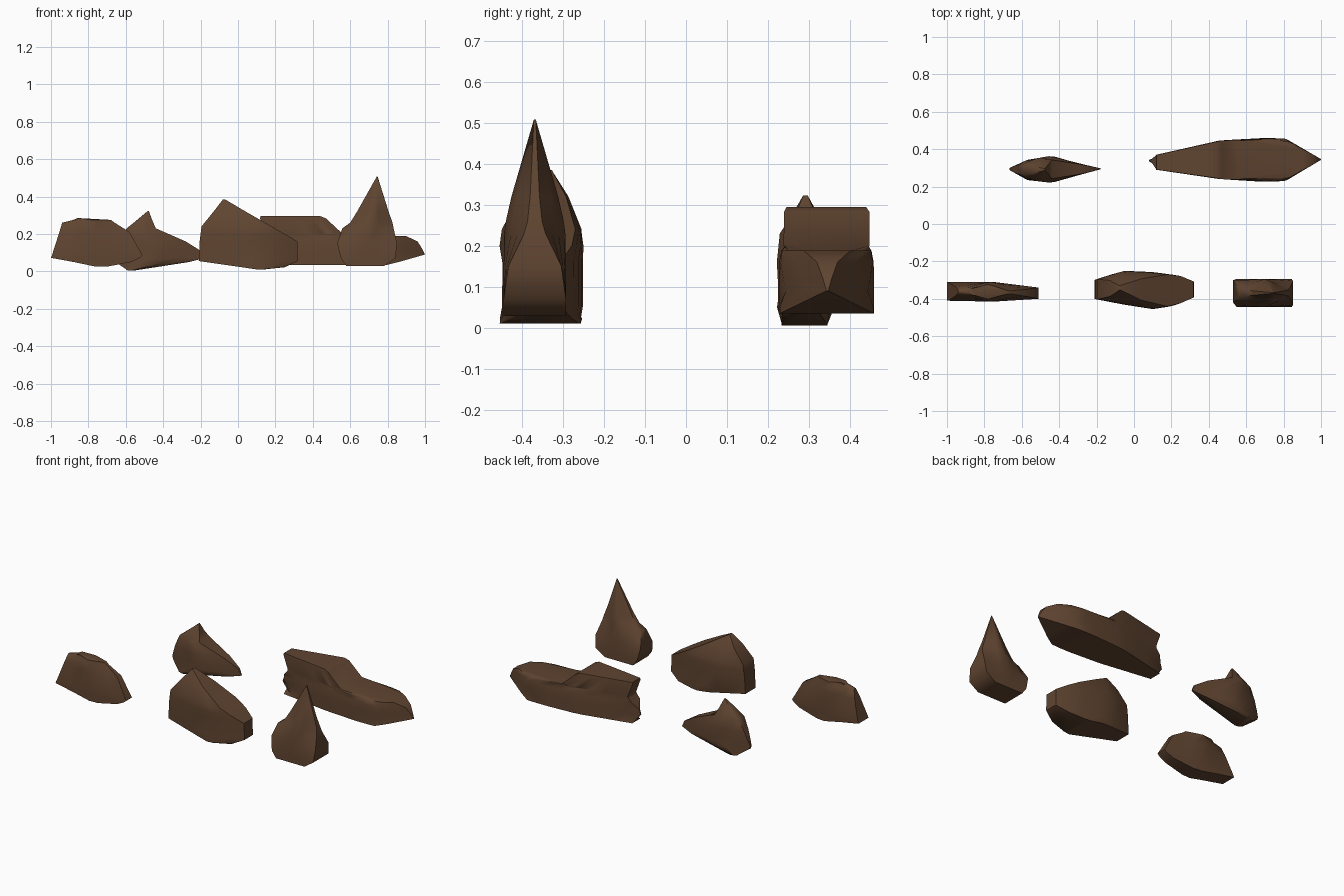
import bpy, bmesh, math

if "Cube" in bpy.data.objects:
    bpy.data.objects.remove(bpy.data.objects["Cube"])

brown = bpy.data.materials.new("dark brown")
brown.diffuse_color = (0.115, 0.058, 0.030, 1)
brown.use_nodes = True
brown.node_tree.nodes["Principled BSDF"].inputs["Base Color"].default_value = brown.diffuse_color


def lerp_table(table, x):
    """Interpolate rows (x, y_front, y_back) to the two y limits at x."""
    if x <= table[0][0]:
        return table[0][1:]
    for a, b in zip(table, table[1:]):
        if x <= b[0]:
            t = (x - a[0]) / (b[0] - a[0])
            return [a[i] + (b[i] - a[i]) * t for i in (1, 2)]
    return table[-1][1:]


def chunk(name, plan, layers, stations=7, sharp=55):
    """Stack outlines: plan gives y limits along x,
    layers are (z, x_start, x_end, width_scale, end_pinch)."""
    bm = bmesh.new()
    rings = []
    for z, x0, x1, s, pinch in layers:
        front, back = [], []
        for i in range(stations):
            t = i / (stations - 1)
            x = x0 + (x1 - x0) * t
            ya, yb = lerp_table(plan, x)
            mid = (ya + yb) / 2
            half = (yb - ya) / 2 * s * (1 - pinch * abs(2 * t - 1))
            front.append((x, mid - half, z))
            back.append((x, mid + half, z))
        rings.append([bm.verts.new(c) for c in front + back[::-1]])
    for lo, hi in zip(rings, rings[1:]):
        n = len(lo)
        for i in range(n):
            j = (i + 1) % n
            bm.faces.new((lo[i], lo[j], hi[j], hi[i]))
    # caps as strips between front and back rows
    for ring, flip in ((rings[0], True), (rings[-1], False)):
        n = len(ring)
        for i in range(stations - 1):
            q = (ring[i], ring[i + 1], ring[n - 2 - i], ring[n - 1 - i])
            bm.faces.new(q[::-1] if flip else q)
    bmesh.ops.remove_doubles(bm, verts=bm.verts, dist=0.0015)
    bmesh.ops.recalc_face_normals(bm, faces=bm.faces)
    for f in bm.faces:
        f.smooth = True
    for e in bm.edges:
        e.smooth = len(e.link_faces) == 2 and e.calc_face_angle(0) < math.radians(sharp)
    me = bpy.data.meshes.new(name)
    bm.to_mesh(me)
    bm.free()
    me.materials.append(brown)
    ob = bpy.data.objects.new(name, me)
    bpy.context.collection.objects.link(ob)
    return ob


# flat slanted chunk, front left
chunk("left_chunk",
      [(-1, -.41, -.31), (-.75, -.415, -.31), (-.51, -.40, -.34)],
      [(.025, -.76, -.70, 1, 0), (.05, -.88, -.57, 1, 0), (.072, -1, -.525, 1, 0),
       (.085, -.995, -.51, 1, 0), (.21, -.955, -.58, 1, .5), (.26, -.94, -.66, .9, .8),
       (.275, -.88, -.68, .75, .7), (.284, -.86, -.84, .4, 0)])

# ridged chunk, front middle
chunk("middle_chunk",
      [(-.215, -.40, -.30), (-.06, -.43, -.25), (.1, -.455, -.257),
       (.2, -.44, -.27), (.26, -.42, -.28), (.325, -.39, -.31)],
      [(.01, .10, .14, 1, 0), (.022, .02, .25, 1, 0), (.055, -.21, .32, 1, 0),
       (.16, -.205, .318, 1, 0), (.20, -.20, .25, 1, 0), (.24, -.195, .18, .97, 0),
       (.32, -.13, .04, .6, 0), (.385, -.08, -.07, .15, 0)])

# upright spike with pinched shoulders, front right
chunk("spike_chunk",
      [(.53, -.43, -.29), (.55, -.445, -.293), (.85, -.445, -.293)],
      [(.028, .58, .78, 1, 0), (.07, .55, .842, 1, 0), (.15, .53, .85, 1, .15),
       (.23, .558, .832, .98, .65), (.26, .60, .826, .93, .75), (.32, .637, .805, .75, .8),
       (.508, .742, .746, .03, 0)])

# small peaked chunk, back left
chunk("small_peaked_chunk",
      [(-.665, .288, .30), (-.57, .235, .343), (-.44, .22, .365),
       (-.32, .255, .33), (-.18, .292, .298)],
      [(.005, -.59, -.55, 1, 0), (.05, -.655, -.26, 1, 0), (.07, -.665, -.18, 1, 0),
       (.11, -.65, -.20, 1, 0), (.16, -.63, -.28, 1, .1), (.23, -.595, -.44, 1, .3),
       (.27, -.545, -.457, .55, .3), (.323, -.482, -.476, .08, 0)])

# long stepped chunk with a notched end, back right
chunk("long_stepped_chunk",
      [(.08, .336, .342), (.115, .333, .345), (.118, .29, .37), (.46, .24, .447),
       (.7, .225, .46), (.81, .23, .457), (1, .343, .347)],
      [(.035, .12, .80, 1, 0), (.05, .11, .86, 1, 0), (.09, .08, 1.0, 1, 0),
       (.12, .09, .985, 1, 0), (.16, .12, .96, .99, 0), (.188, .145, .90, .94, 0),
       (.20, .15, .56, .96, 0), (.283, .118, .47, 1, 0), (.295, .12, .44, .97, 0)],
      stations=12)
